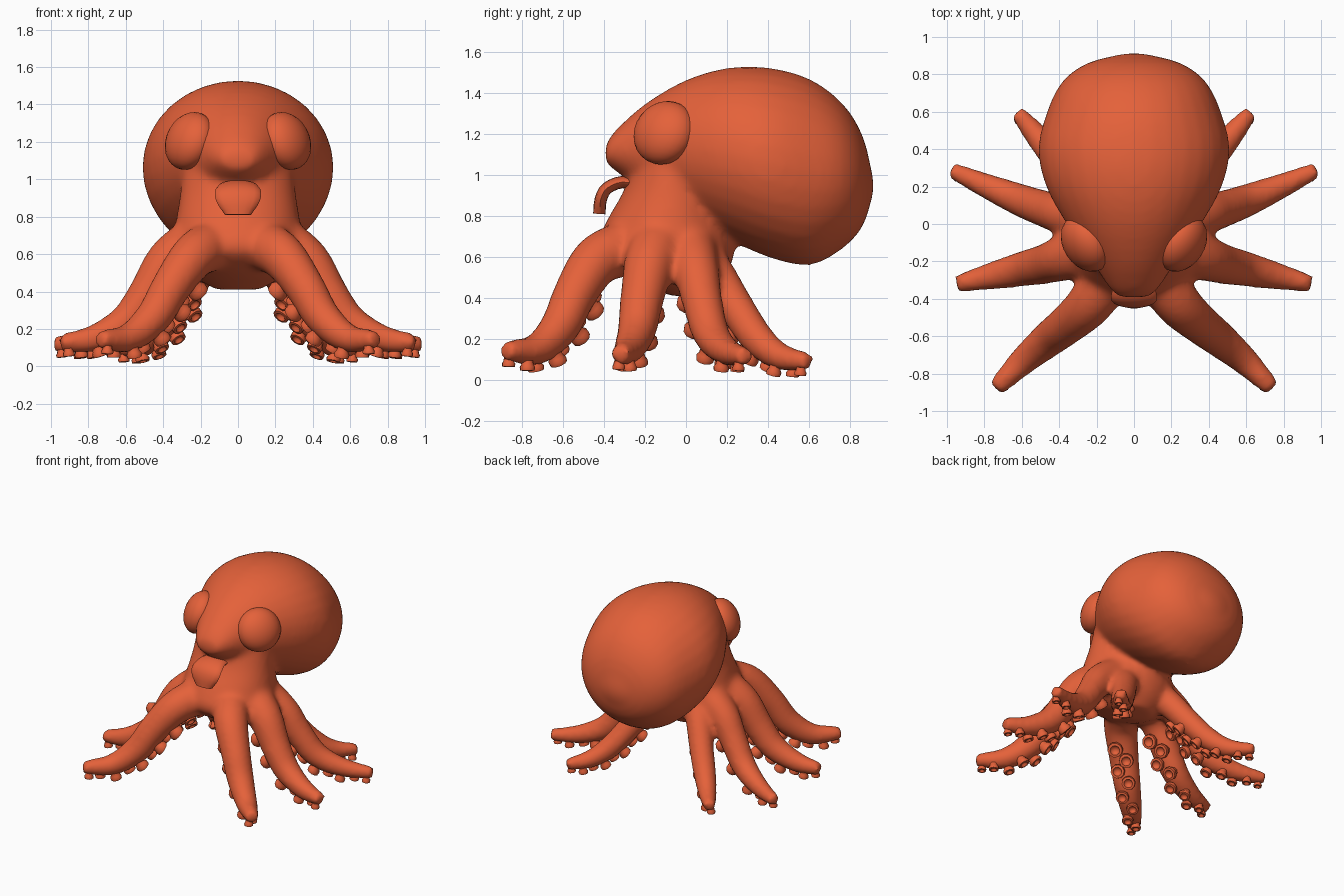
import bpy, bmesh, math
from mathutils import Vector, Matrix

if "Cube" in bpy.data.objects:
    bpy.data.objects.remove(bpy.data.objects["Cube"])

skin = bpy.data.materials.new("orange red skin")
skin.use_nodes = True
skin.diffuse_color = (0.78, 0.12, 0.042, 1)
skin.node_tree.nodes["Principled BSDF"].inputs["Base Color"].default_value = skin.diffuse_color


def finish(bm, name, angle=50):
    bmesh.ops.recalc_face_normals(bm, faces=bm.faces)
    mesh = bpy.data.meshes.new(name)
    bm.to_mesh(mesh)
    bm.free()
    mesh.materials.append(skin)
    mesh.shade_smooth()
    mesh.set_sharp_from_angle(angle=math.radians(angle))
    obj = bpy.data.objects.new(name, mesh)
    bpy.context.collection.objects.link(obj)
    return obj


def loft(bm, rings, sides):
    """Skin a list of rings (centre, axis u, axis v) into a closed tube."""
    loops = []
    for c, u, v in rings:
        angles = [math.tau * i / sides for i in range(sides)]
        loops.append([bm.verts.new(c + u * math.cos(a) + v * math.sin(a)) for a in angles])
    for a, b in zip(loops, loops[1:]):
        for i in range(sides):
            j = (i + 1) % sides
            bm.faces.new((a[i], a[j], b[j], b[i]))
    bm.faces.new(loops[0][::-1])
    bm.faces.new(loops[-1])


def smooth_path(points, steps=5):
    """Catmull-Rom interpolation of points of any dimension."""
    pts = [Vector(p) for p in points]
    pts = [pts[0] * 2 - pts[1]] + pts + [pts[-1] * 2 - pts[-2]]
    out = []
    for a, b, c, d in zip(pts, pts[1:], pts[2:], pts[3:]):
        for k in range(steps):
            t = k / steps
            out.append((b * 2 + (c - a) * t + (a * 2 - b * 5 + c * 4 - d) * t * t
                        + (b * 3 - a - c * 3 + d) * t ** 3) / 2)
    return out + [pts[-2]]


def arm_frames(path):
    """Centre, tangent, sideways and underside directions along an arm."""
    frames = []
    for i, p in enumerate(path):
        t = (path[min(i + 1, len(path) - 1)].xyz - path[max(i - 1, 0)].xyz).normalized()
        side = t.cross(Vector((0, 0, 1))).normalized()
        under = side.cross(t)
        if under.z > 0:
            under = -under
        frames.append((p.xyz, t, side, under, p.w))
    return frames


# Arm centre lines: x, y, z, radius
arms = {
    "front": [(.13, -.27, .65, .14), (.24, -.43, .585, .125), (.36, -.54, .42, .108),
              (.455, -.615, .26, .098), (.59, -.73, .15, .078), (.74, -.88, .145, .05)],
    "mid_front": [(.22, -.13, .66, .15), (.37, -.18, .56, .125), (.48, -.215, .39, .108),
                  (.595, -.24, .24, .096), (.77, -.28, .15, .074), (.95, -.32, .125, .048)],
    "mid_back": [(.22, .02, .64, .13), (.37, .05, .53, .113), (.475, .08, .38, .1),
                 (.6, .125, .22, .09), (.78, .2, .14, .07), (.98, .29, .115, .045)],
    "back": [(.14, .07, .6, .115), (.22, .15, .5, .1), (.31, .25, .345, .09),
             (.41, .35, .2, .083), (.51, .46, .115, .068), (.625, .6, .09, .045)],
}

X, Y, Z = Vector((1, 0, 0)), Vector((0, 1, 0)), Vector((0, 0, 1))
body = bmesh.new()

# Mantle with brow: y, half width, bottom, top
mantle = [(-.392, .08, 1.06, 1.145), (-.345, .13, 1.02, 1.215), (-.2, .225, .92, 1.345),
          (0, .36, .8, 1.462), (.2, .47, .69, 1.52), (.4, .512, .6, 1.522),
          (.6, .465, .56, 1.468), (.76, .385, .64, 1.35), (.86, .25, .75, 1.19),
          (.912, .05, .91, .98)]
loft(body, [(Vector((0, y, (lo + hi) / 2)), X * w, Z * ((hi - lo) / 2))
            for y, w, lo, hi in smooth_path(mantle, 3)], 32)

# Neck and web hub: y, z, half width, half depth
neck = [(.02, .41, .12, .09), (-.05, .5, .27, .24), (-.1, .62, .355, .335),
        (-.09, .76, .335, .305), (-.06, .92, .31, .245), (-.03, 1.08, .295, .22)]
loft(body, [(Vector((0, y, z)), X * w, Y * d) for y, z, w, d in smooth_path(neck, 3)], 32)

# Arms are fused into the body; suckers sit along their undersides
cup = [(.7, -.5), (.8, .05), (1, .35), (.94, .8), (.62, .85), (.45, .45), (.05, .4)]
for sign, hand in ((1, "left"), (-1, "right")):
    for name, points in arms.items():
        frames = arm_frames(smooth_path([(x * sign, y, z, r) for x, y, z, r in points]))
        loft(body, [(c, s * r, u * r) for c, t, s, u, r in frames], 14)
        suckers = bmesh.new()
        count = 9
        for k in range(count):
            f = 8 + (len(frames) - 10) * k / (count - 1)
            c, t, s, u, r = frames[round(f)]
            size = .011 + .4 * r
            offset = s * (r * .32 * sign * (-1) ** k)
            base = c + offset + u * (r * .92)
            loft(suckers, [(base + u * (h * size), s * (w * size), t * (w * size))
                           for w, h in cup], 10)
        finish(suckers, f"{hand}_{name}_suckers", 65)

body_obj = finish(body, "body_and_arms")
remesh = body_obj.modifiers.new("Fuse", 'REMESH')
remesh.mode = 'VOXEL'
remesh.voxel_size = .02
remesh.use_smooth_shade = True
soften = body_obj.modifiers.new("Soften", 'SMOOTH')
soften.factor = .5
soften.iterations = 12

# Eyes: flattened balls turned outward and slightly up
for sign, hand in ((1, "left"), (-1, "right")):
    eye = bmesh.new()
    bmesh.ops.create_uvsphere(eye, u_segments=24, v_segments=14, radius=1)
    turn = Matrix.Rotation(math.radians(-33), 4, 'Z') @ Matrix.Rotation(math.radians(-22), 4, 'Y')
    place = (Matrix.Diagonal((sign, 1, 1, 1)) @ Matrix.Translation((.258, -.105, 1.205))
             @ turn @ Matrix.Diagonal((.112, .162, .16, 1)))
    eye.transform(place)
    finish(eye, f"{hand}_eye", 80)

# Drooping siphon flap below the brow: y, z, half width
flap = smooth_path([(-.22, .95, .1), (-.31, .965, .105), (-.385, .935, .123),
                    (-.415, .88, .115), (-.422, .81, .07)], 3)
siphon = bmesh.new()
rings = []
for i, (y, z, w) in enumerate(flap):
    a, b = flap[max(i - 1, 0)], flap[min(i + 1, len(flap) - 1)]
    normal = Vector((0, a[1] - b[1], b[0] - a[0])).normalized()
    rings.append((Vector((0, y, z)), X * w, normal * .03))
loft(siphon, rings, 16)
finish(siphon, "siphon_flap")
